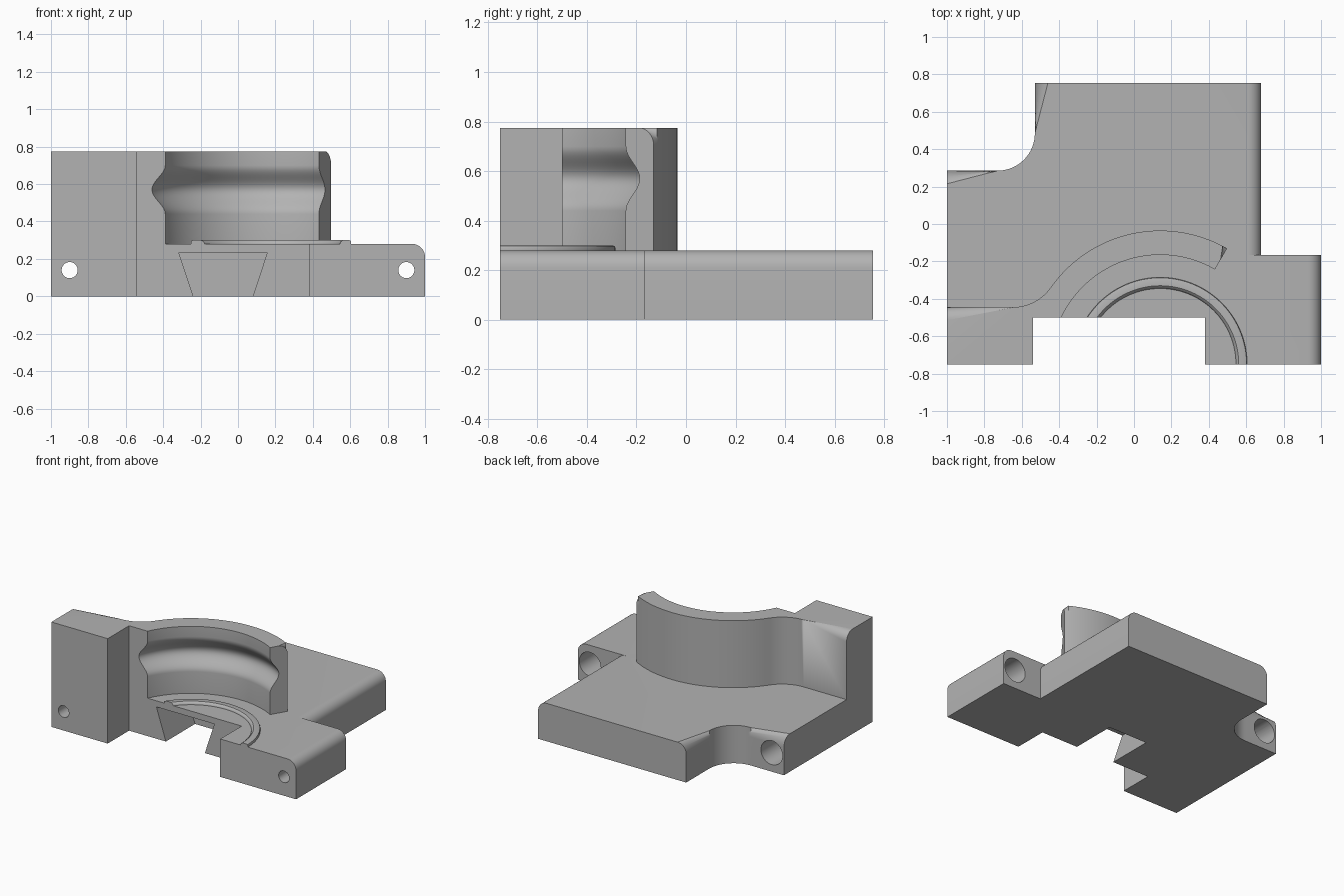
import bpy, bmesh, math
from math import cos, sin, pi, radians

if "Cube" in bpy.data.objects:
    bpy.data.objects.remove(bpy.data.objects["Cube"])

CX, CY = 0.14, -0.75          # centre of the curved wall
PLATE, TOP = 0.28, 0.775      # plate and wall heights

grey = bpy.data.materials.new("grey")
grey.diffuse_color = (0.45, 0.45, 0.45, 1)
grey.use_nodes = True
grey.node_tree.nodes["Principled BSDF"].inputs["Base Color"].default_value = grey.diffuse_color


def finish(bm, name):
    bmesh.ops.recalc_face_normals(bm, faces=bm.faces)
    me = bpy.data.meshes.new(name)
    bm.to_mesh(me)
    bm.free()
    ob = bpy.data.objects.new(name, me)
    bpy.context.collection.objects.link(ob)
    me.materials.append(grey)
    return ob


def arc(cx, cy, r, a0, a1, n):
    return [(cx + r * cos(radians(a0 + (a1 - a0) * i / n)),
             cy + r * sin(radians(a0 + (a1 - a0) * i / n))) for i in range(n + 1)]


def prism(name, pts, z0, z1, rounded=(), radius=0.07):
    """Extruded outline; top edges starting at the rounded indices get a fillet."""
    bm = bmesh.new()
    lo = [bm.verts.new((x, y, z0)) for x, y in pts]
    hi = [bm.verts.new((x, y, z1)) for x, y in pts]
    n = len(pts)
    bm.faces.new(lo[::-1])
    bm.faces.new(hi)
    for i in range(n):
        j = (i + 1) % n
        bm.faces.new((lo[i], lo[j], hi[j], hi[i]))
    edges = [bm.edges.get((hi[i], hi[(i + 1) % n])) for i in rounded]
    if edges:
        bmesh.ops.bevel(bm, geom=edges, offset=radius, segments=8, profile=0.5,
                        affect='EDGES', clamp_overlap=False)
    return finish(bm, name)


def lathe(name, profile, a0, a1, n):
    """Closed (r, z) profile swept round the wall centre, with end caps."""
    bm = bmesh.new()
    rings = []
    for i in range(n + 1):
        a = radians(a0 + (a1 - a0) * i / n)
        rings.append([bm.verts.new((CX + r * cos(a), CY + r * sin(a), z)) for r, z in profile])
    m = len(profile)
    for p, q in zip(rings, rings[1:]):
        for k in range(m):
            bm.faces.new((p[k], p[(k + 1) % m], q[(k + 1) % m], q[k]))
    bm.faces.new(rings[0])
    bm.faces.new(rings[-1][::-1])
    return finish(bm, name)


def along_y(name, section, y0, y1):
    """(x, z) section extruded along y."""
    bm = bmesh.new()
    a = [bm.verts.new((x, y0, z)) for x, z in section]
    b = [bm.verts.new((x, y1, z)) for x, z in section]
    n = len(section)
    bm.faces.new(a)
    bm.faces.new(b[::-1])
    for i in range(n):
        bm.faces.new((a[i], a[(i + 1) % n], b[(i + 1) % n], b[i]))
    return finish(bm, name)


def combine(ob, other, op):
    bpy.context.view_layer.objects.active = ob
    mod = ob.modifiers.new(op, 'BOOLEAN')
    mod.operation, mod.solver, mod.object = op, 'EXACT', other
    bpy.ops.object.modifier_apply(modifier=mod.name)
    bpy.data.objects.remove(other)


# front half of the plate, rounded along its right edge
body = prism("bracket_body", [(-1, -0.75), (1, -0.75), (1, -0.165), (-1, -0.165)],
             0, PLATE, [1])

# back half of the plate with the scooped left corner
outline = [(-1, -0.4), (0.68, -0.4), (0.68, 0.755), (-0.53, 0.755)]
outline += arc(-0.73, 0.485, 0.2, 0, -90, 16) + [(-1, 0.285)]
back = prism("back_plate", outline, 0, PLATE, [1] + list(range(3, len(outline) - 2 + 1)))

# tall curved wall with its left block, rounded along the outer edge
outline = [(-1, -0.75), (CX, CY)] + arc(CX, CY, 0.715, 60, 144.9, 40)
outline += arc(-0.65, -0.194, 0.251, -35.1, -90, 14)[1:] + [(-1, -0.445)]
wall = prism("curved_wall", outline, 0, TOP, range(2, len(outline) - 1))

# bore of the wall, with a rounded groove round its middle
groove = [(0.585 + 0.0325 * (1 + cos(pi * t / 10)), 0.57 + 0.013 * t) for t in range(-10, 11)]
bore = lathe("bore_cutter", [(0.1, 0.2), (0.585, 0.2)] + groove + [(0.585, 1), (0.1, 1)],
             -20, 200, 110)
combine(wall, bore, 'DIFFERENCE')

# raised lip on the plate
lip = lathe("lip", [(0.405, 0.2), (0.405, 0.283), (0.41, 0.292), (0.42, 0.3), (0.455, 0.3),
                    (0.462, 0.297), (0.465, 0.29), (0.465, 0.2)], 0, 180, 90)

for part in (back, wall, lip):
    combine(body, part, 'UNION')

# front notch and the dovetail slot behind it
notch = [(-0.54, -0.1), (0.38, -0.1), (0.38, 1), (-0.54, 1)]
combine(body, along_y("notch_cutter", notch, -1, -0.5), 'DIFFERENCE')
k = 0.08 / 0.235 * 0.1
dovetail = [(-0.24 + k, -0.1), (0.08 - k, -0.1), (0.157, 0.235), (-0.317, 0.235)]
combine(body, along_y("dovetail_cutter", dovetail, -0.6, -0.16), 'DIFFERENCE')

# bolt holes, wider from the back
for x, y_back in ((-0.9, 0.285), (0.9, -0.165)):
    for r, y0, y1 in ((0.043, -1, 0.5), (0.088, -0.5, y_back + 0.1)):
        hole = along_y("hole_cutter", arc(x, 0.14, r, 0, 352.5, 47), y0, y1)
        combine(body, hole, 'DIFFERENCE')

# smooth shading with sharp edges kept
bpy.ops.object.select_all(action='DESELECT')
body.select_set(True)
bpy.context.view_layer.objects.active = body
bpy.ops.object.shade_smooth_by_angle(angle=radians(30))
